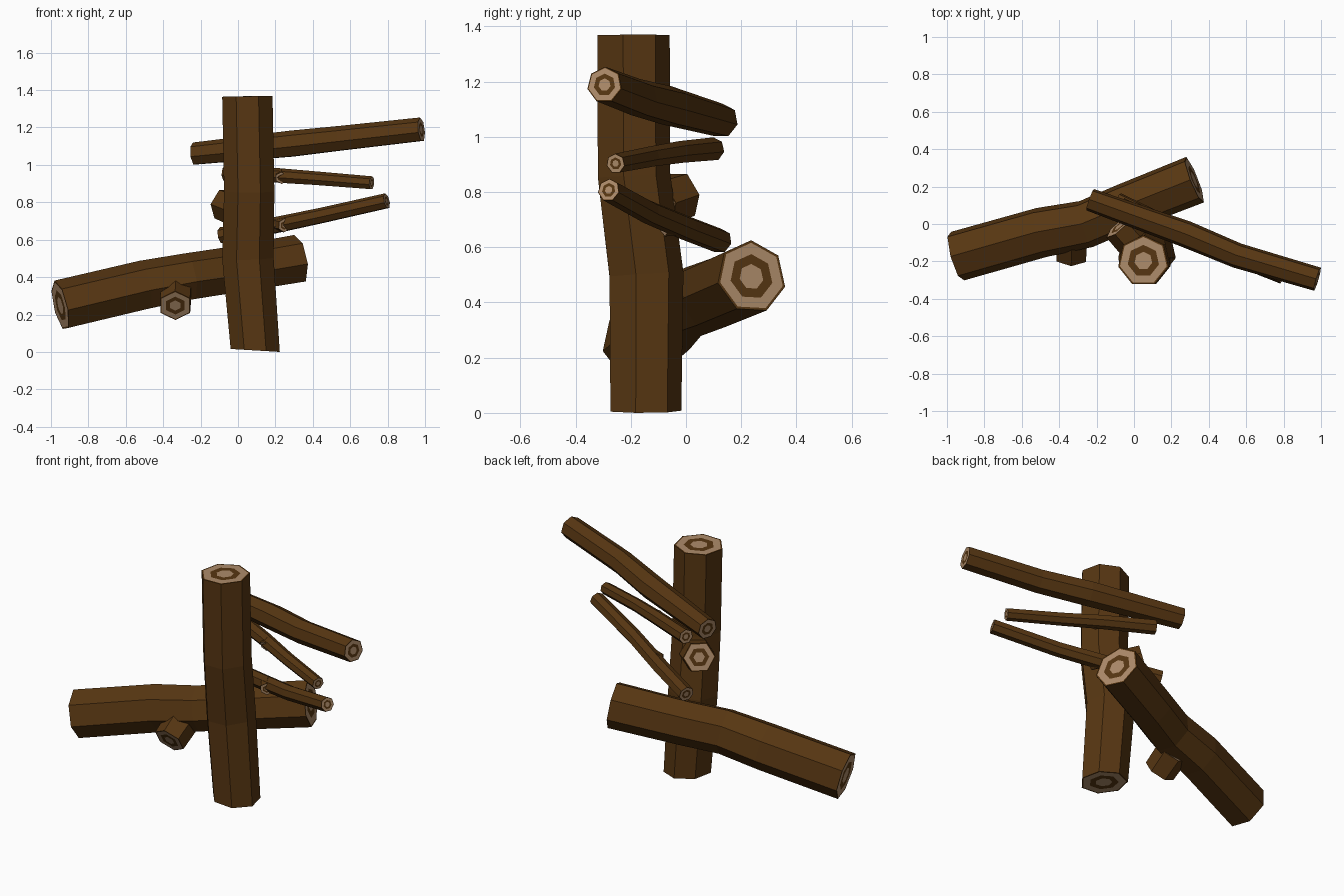
import bpy, bmesh, math
from mathutils import Vector

if "Cube" in bpy.data.objects:
    bpy.data.objects.remove(bpy.data.objects["Cube"])


def make_mat(name, color):
    m = bpy.data.materials.new(name)
    m.diffuse_color = (*color, 1)
    m.use_nodes = True
    m.node_tree.nodes["Principled BSDF"].inputs["Base Color"].default_value = m.diffuse_color
    return m


bark = make_mat("bark", (0.095, 0.037, 0.006))
wood = make_mat("cut_wood", (0.42, 0.26, 0.145))


def log(name, points, radii, sides=7, up=(0, 0, 1), phase=0.0, start=None):
    """Faceted log along a path, with growth rings on both cut ends."""
    pts = [Vector(p) for p in points]
    bm = bmesh.new()

    def ring(c, t, r):
        u = t.cross(Vector(up)).normalized()
        v = u.cross(t).normalized()
        out = []
        for i in range(sides):
            a = math.radians(phase) + math.tau * i / sides
            out.append(bm.verts.new(c + r * (v * math.cos(a) + u * math.sin(a))))
        return out

    def bridge(a, b, mat):
        for i in range(sides):
            j = (i + 1) % sides
            bm.faces.new((a[i], a[j], b[j], b[i])).material_index = mat

    # bark tube
    rings, tangents = [], []
    for i, p in enumerate(pts):
        t = Vector()
        if i > 0:
            t += (p - pts[i - 1]).normalized()
        if i < len(pts) - 1:
            t += (pts[i + 1] - p).normalized()
        if i == 0 and start:
            t = Vector(start)
        tangents.append(t.normalized())
        rings.append(ring(p, tangents[-1], radii[i]))
    for a, b in zip(rings, rings[1:]):
        bridge(a, b, 0)
    # ringed cut ends
    for k in (0, -1):
        prev = rings[k]
        for f, mat in ((0.93, 0), (0.62, 1), (0.35, 0)):
            cur = ring(pts[k], tangents[k], radii[k] * f)
            bridge(prev, cur, mat)
            prev = cur
        bm.faces.new(prev).material_index = 1
    bmesh.ops.recalc_face_normals(bm, faces=bm.faces)
    me = bpy.data.meshes.new(name)
    bm.to_mesh(me)
    bm.free()
    me.materials.append(bark)
    me.materials.append(wood)
    ob = bpy.data.objects.new(name, me)
    bpy.context.collection.objects.link(ob)
    return ob


# upright log and its stub
log("upright_log",
    [(0.092, -0.152, 0.008), (0.053, -0.15, 0.5), (0.06, -0.195, 0.86), (0.05, -0.197, 1.367)],
    [0.135, 0.141, 0.138, 0.138], up=(0, 1, 0), start=(0.06, 0, 1))
log("upright_stub", [(0.0, -0.10, 0.76), (-0.08, -0.012, 0.79)], [0.095, 0.09], 6, phase=30)

# large lying log and its stub
log("lying_log",
    [(0.322, 0.237, 0.493), (-0.05, 0.09, 0.43), (-0.26, 0.0, 0.398),
     (-0.5, -0.045, 0.353), (-0.95, -0.172, 0.247)],
    [0.134, 0.13, 0.131, 0.137, 0.138], phase=3)
log("lying_stub", [(-0.333, -0.06, 0.32), (-0.335, -0.178, 0.248)], [0.095, 0.091], 6)

# long upper branch
log("upper_branch",
    [(-0.235, 0.13, 1.058), (0.28, -0.055, 1.11), (0.55, -0.168, 1.14), (0.98, -0.295, 1.188)],
    [0.062, 0.073, 0.069, 0.066])

# thin middle branch with a twig stub
log("middle_branch",
    [(-0.07, 0.1, 0.955), (0.2, -0.025, 0.943), (0.42, -0.13, 0.927), (0.715, -0.255, 0.903)],
    [0.043, 0.041, 0.038, 0.036])
log("middle_twig", [(0.235, -0.04, 0.943), (0.232, -0.074, 0.93)], [0.038, 0.034], 6)

# thin lower branch with a twig stub
log("lower_branch",
    [(-0.09, 0.125, 0.622), (0.17, 0.0, 0.67), (0.44, -0.135, 0.727), (0.795, -0.28, 0.807)],
    [0.045, 0.045, 0.043, 0.042])
log("lower_twig", [(0.22, -0.025, 0.685), (0.248, -0.08, 0.677)], [0.043, 0.038], 6)
